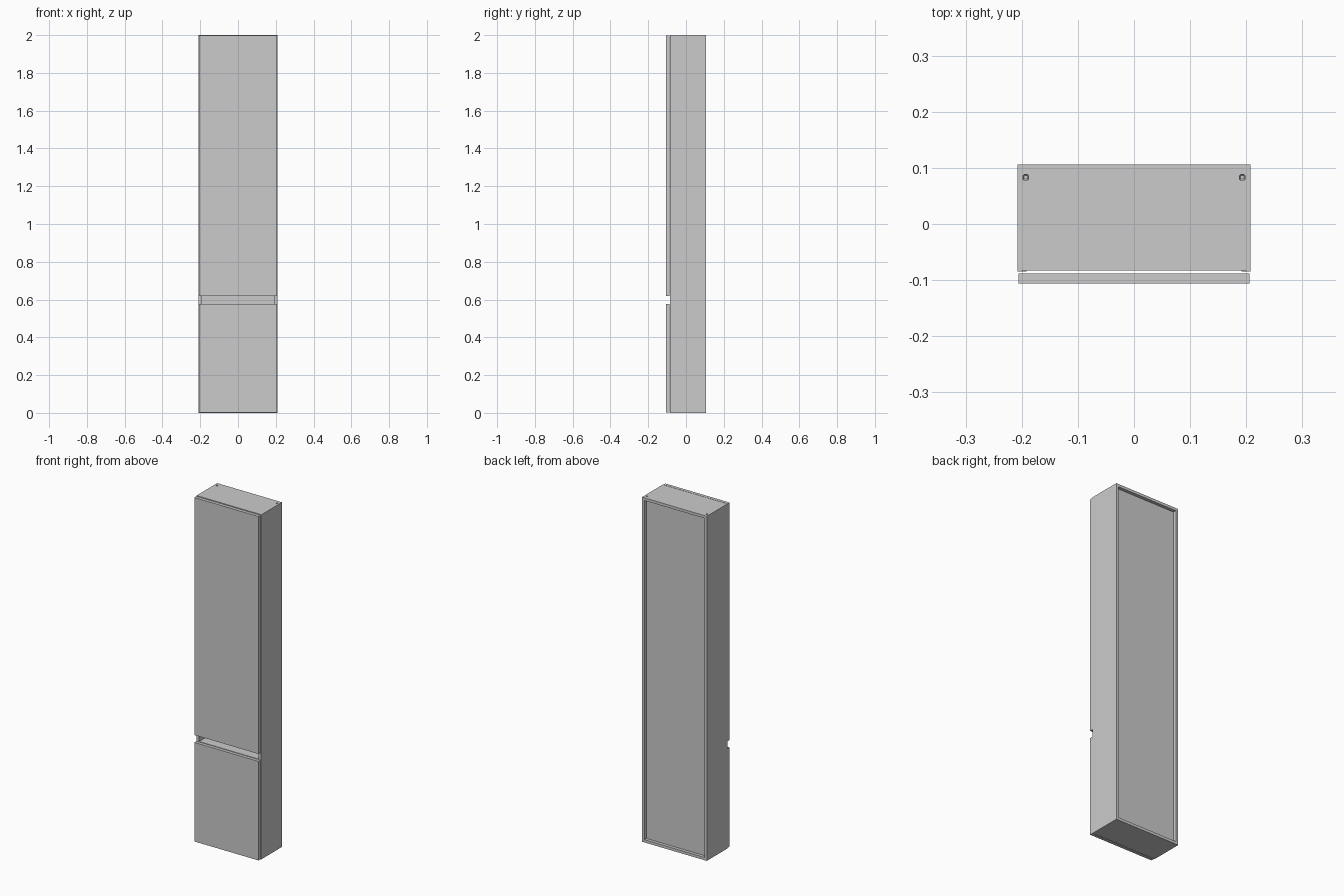
import bpy, bmesh
from mathutils import Matrix, Vector

if "Cube" in bpy.data.objects:
    bpy.data.objects.remove(bpy.data.objects["Cube"])

W, YF, YB, H = 0.208, -0.0845, 0.1063, 2.0   # carcass half width, front, back, height
T = 0.016                                    # board thickness


def box(name, x0, x1, y0, y1, z0, z1):
    bm = bmesh.new()
    size = Vector((x1 - x0, y1 - y0, z1 - z0))
    mid = Vector((x0 + x1, y0 + y1, z0 + z1)) / 2
    bmesh.ops.create_cube(bm, size=1, matrix=Matrix.Translation(mid) @ Matrix.Diagonal((*size, 1)))
    me = bpy.data.meshes.new(name)
    bm.to_mesh(me)
    bm.free()
    ob = bpy.data.objects.new(name, me)
    bpy.context.collection.objects.link(ob)
    return ob


def cut(target, cutter):
    cutter.hide_render = True
    mod = target.modifiers.new("cut", 'BOOLEAN')
    mod.operation, mod.solver, mod.object = 'DIFFERENCE', 'EXACT', cutter
    bpy.context.view_layer.objects.active = target
    bpy.ops.object.modifier_apply(modifier=mod.name)
    bpy.data.objects.remove(cutter)


# carcass: sides, top and bottom as one hollow tube open at front and back
carcass = box("carcass", -W, W, YF, YB, 0, H)
cut(carcass, box("inside_cutter", -W + T, W - T, -0.2, 0.2, T, H - T))

# slightly set-back front edges of top and bottom boards
for z0, z1 in ((-0.01, T + 0.001), (H - T - 0.001, H + 0.01)):
    cut(carcass, box("edge_cutter", -0.2, 0.2, YF - 0.01, YF + 0.002, z0, z1))

# small adjuster holes in the top, near the back corners
for s in (-1, 1):
    hole = box("hole_cutter", s * 0.193 - 0.0048, s * 0.193 + 0.0048, 0.078, 0.088, H - 0.012, H + 0.01)
    bev = hole.modifiers.new("round", 'BEVEL')
    bev.width, bev.segments = 0.0018, 1
    cut(carcass, hole)

# recessed back panel and the shelf seen through the grip gap
box("back_panel", -W + T, W - T, 0.082, 0.088, T, H - T)
box("fixed_shelf", -W + T, W - T, YF + 0.002, 0.082, 0.577 - T, 0.577)

# doors with a grip gap between them
for name, z0, z1 in (("lower_door", 0.002, 0.577), ("upper_door", 0.62, 1.998)):
    box(name, -0.206, 0.206, -0.1063, -0.088, z0, z1)
